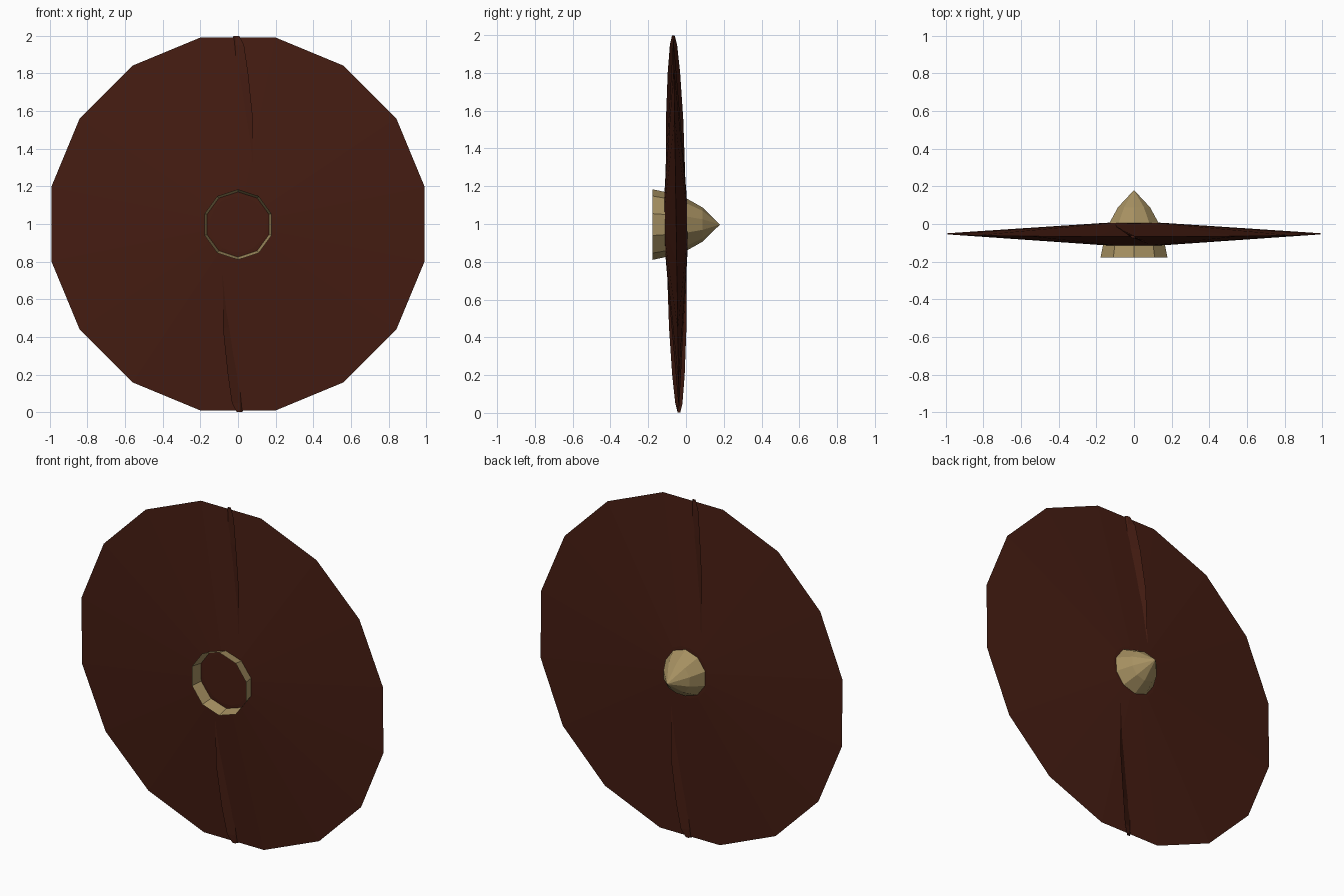
import bpy, bmesh, math
from mathutils import Matrix, Vector

if "Cube" in bpy.data.objects:
    bpy.data.objects.remove(bpy.data.objects["Cube"])

TILT = Matrix.Translation((0, -0.052, 1)) @ Matrix.Rotation(0.015, 4, 'X') @ Matrix.Translation((0, 0.052, 0))


def material(name, rgb):
    m = bpy.data.materials.new(name)
    m.diffuse_color = (*rgb, 1)
    m.use_nodes = True
    m.node_tree.nodes["Principled BSDF"].inputs["Base Color"].default_value = m.diffuse_color
    return m


def add_object(name, bm, mat, matrix=Matrix()):
    bmesh.ops.recalc_face_normals(bm, faces=bm.faces)
    bm.transform(matrix)
    mesh = bpy.data.meshes.new(name)
    bm.to_mesh(mesh)
    bm.free()
    mesh.materials.append(mat)
    ob = bpy.data.objects.new(name, mesh)
    bpy.context.collection.objects.link(ob)
    return ob


def loft(bm, rings):
    """Bridge a series of equal-sized closed rings."""
    loops = [[bm.verts.new(p) for p in r] for r in rings]
    n = len(loops[0])
    for a, b in zip(loops, loops[1:]):
        for i in range(n):
            j = (i + 1) % n
            bm.faces.new((a[i], a[j], b[j], b[i]))
    return loops


def lathe_rings(profile, sides, offset):
    """Rings around the y axis from (radius, y) pairs."""
    angles = [math.tau * (i + offset) / sides for i in range(sides)]
    return [[(r * math.sin(a), y, r * math.cos(a)) for a in angles]
            for r, y in profile]


brown = material("dark_brown", (0.06, 0.012, 0.006))
brass = material("dull_brass", (0.38, 0.28, 0.12))

# Spinning disc: 16-sided, thin at the rim
bm = bmesh.new()
loops = loft(bm, lathe_rings([(0.15, -0.113), (1.01, -0.052), (0.15, 0.006)], 16, 0.5))
bm.faces.new(loops[0])
bm.faces.new(loops[-1])
add_object("propeller_disc", bm, brown, TILT)

# Hub: ten-sided spinner, open at the front
bm = bmesh.new()
loops = loft(bm, lathe_rings([(0.187, -0.178), (0.168, -0.09), (0.14, 0.0), (0.09, 0.088)], 10, 0))
apex = bm.verts.new((0, 0.18, 0))
for i in range(10):
    bm.faces.new((loops[-1][i], loops[-1][(i + 1) % 10], apex))
add_object("hub", bm, brass, Matrix.Translation((0, 0, 0.997)))

# Two pitched blades, barely breaking through the disc near the tips
SECTIONS = [(0.08, 0.09, 0.055), (0.55, 0.088, 0.046), (0.8, 0.062, 0.033),
            (0.95, 0.04, 0.019), (0.998, 0.015, 0.007)]
for name, turn in (("upper_blade", 0), ("lower_blade", math.pi)):
    bm = bmesh.new()
    rings = []
    for z, hx, hy in SECTIONS:
        chord = Vector((hx, -hy, 0))
        thick = Vector((hy, hx, 0)).normalized() * 0.008
        mid = Vector((-0.008, -0.052, z))
        rings.append([mid + chord, mid + thick, mid - chord, mid - thick])
    loops = loft(bm, rings)
    bm.faces.new(loops[0])
    bm.faces.new(loops[-1])
    add_object(name, bm, brown, TILT @ Matrix.Rotation(turn, 4, 'Y'))
